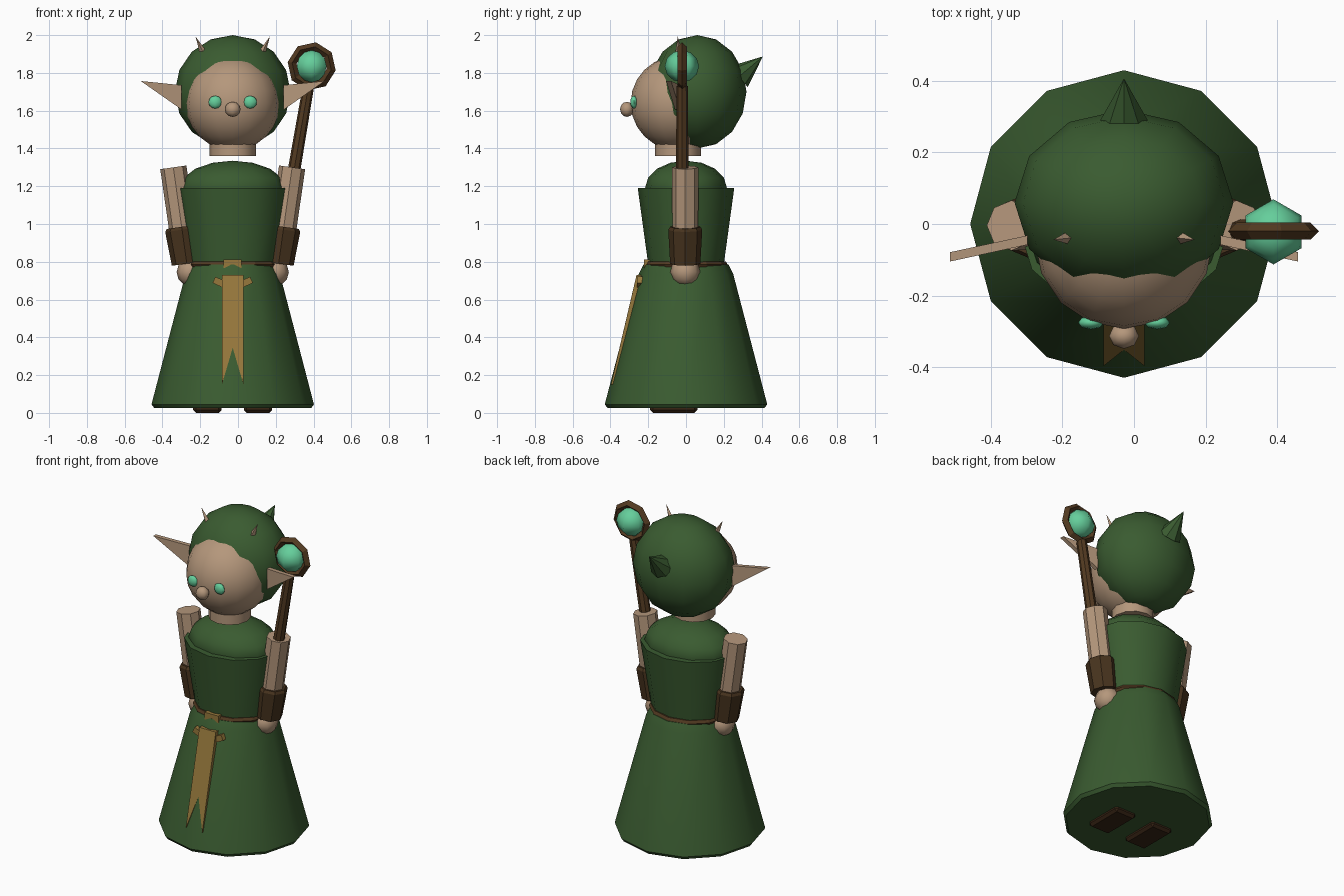
import bpy, bmesh
from math import radians, pi, cos, sin
from mathutils import Vector, Matrix

if "Cube" in bpy.data.objects:
    bpy.data.objects.remove(bpy.data.objects["Cube"], do_unlink=True)

CX = -0.028   # body centre line


def material(name, rgb):
    m = bpy.data.materials.new(name)
    m.use_nodes = True
    colour = (*rgb, 1)
    m.diffuse_color = colour
    m.node_tree.nodes["Principled BSDF"].inputs["Base Color"].default_value = colour
    return m


green = material("forest green cloth", (0.042, 0.105, 0.03))
skin = material("tan skin", (0.46, 0.31, 0.20))
mint = material("mint gem", (0.13, 0.62, 0.33))
gold = material("old gold", (0.31, 0.19, 0.045))
wood = material("brown wood", (0.085, 0.042, 0.015))
leather = material("dark leather", (0.065, 0.034, 0.013))
sole = material("boot brown", (0.04, 0.018, 0.007))


def finish(name, bm, mat, smooth=0):
    bmesh.ops.recalc_face_normals(bm, faces=bm.faces)
    me = bpy.data.meshes.new(name)
    bm.to_mesh(me)
    bm.free()
    ob = bpy.data.objects.new(name, me)
    bpy.context.collection.objects.link(ob)
    me.materials.append(mat)
    if smooth:
        bpy.ops.object.select_all(action='DESELECT')
        ob.select_set(True)
        bpy.context.view_layer.objects.active = ob
        bpy.ops.object.shade_smooth_by_angle(angle=radians(smooth))
    return ob


def ball(name, loc, size, mat, segs=12, rings=8, smooth=60):
    bm = bmesh.new()
    bmesh.ops.create_uvsphere(bm, u_segments=segs, v_segments=rings, radius=1)
    bmesh.ops.transform(bm, verts=bm.verts,
                        matrix=Matrix.Translation(loc) @ Matrix.Diagonal((*size, 1)))
    return finish(name, bm, mat, smooth)


def rod(name, a, b, r1, r2, mat, sides=8, smooth=0):
    """Tapered prism from point a to point b."""
    a, b = Vector(a), Vector(b)
    bm = bmesh.new()
    bmesh.ops.create_cone(bm, cap_ends=True, segments=sides, radius1=r1, radius2=r2,
                          depth=(b - a).length)
    turn = Vector((0, 0, 1)).rotation_difference(b - a).to_matrix().to_4x4()
    bmesh.ops.transform(bm, verts=bm.verts, matrix=Matrix.Translation((a + b) / 2) @ turn)
    return finish(name, bm, mat, smooth)


def box(name, loc, size, mat, turn=0, bevel=0):
    bm = bmesh.new()
    bmesh.ops.create_cube(bm, size=1)
    bmesh.ops.transform(bm, verts=bm.verts, matrix=Matrix.Translation(loc)
                        @ Matrix.Rotation(turn, 4, 'Y') @ Matrix.Diagonal((*size, 1)))
    if bevel:
        bmesh.ops.bevel(bm, geom=bm.edges[:], offset=bevel, segments=1, affect='EDGES')
    return finish(name, bm, mat)


def lathe(name, profile, mat, sy=1, sides=12):
    """Closed, capped stack of rings given as (radius, height)."""
    bm = bmesh.new()
    rings = [[bm.verts.new((CX + r * cos(2 * pi * i / sides),
                            r * sy * sin(2 * pi * i / sides), z))
              for i in range(sides)] for r, z in profile]
    for low, high in zip(rings, rings[1:]):
        for i in range(sides):
            j = (i + 1) % sides
            bm.faces.new((low[i], low[j], high[j], high[i]))
    bm.faces.new(rings[0])
    bm.faces.new(rings[-1])
    return finish(name, bm, mat, 40)


def plate(name, points, thickness, mat):
    """Flat outline pushed back along y."""
    bm = bmesh.new()
    face = bm.faces.new([bm.verts.new(p) for p in points])
    new = bmesh.ops.extrude_face_region(bm, geom=[face])["geom"]
    bmesh.ops.translate(bm, vec=(0, thickness, 0),
                        verts=[v for v in new if isinstance(v, bmesh.types.BMVert)])
    return finish(name, bm, mat)


def ring(name, loc, major, minor, segs, sides, mat, scale=(1, 1, 1), turn=(0, 0, 0)):
    bpy.ops.mesh.primitive_torus_add(location=loc, rotation=turn, major_radius=major,
                                     minor_radius=minor, major_segments=segs,
                                     minor_segments=sides)
    ob = bpy.context.object
    ob.name = name
    ob.scale = scale
    ob.data.materials.append(mat)
    bpy.ops.object.shade_flat()
    return ob


# Robe
lathe("robe_skirt", [(0.415, 0.025), (0.43, 0.045), (0.25, 0.735), (0.225, 0.785)], green)
lathe("robe_torso", [(0.23, 0.77), (0.297, 1.19)], green, sy=0.86)
ball("shoulder_dome", (CX, 0, 1.19), (0.28, 0.217, 0.145), green)

# Belt, buckle and sash
ring("belt", (CX, 0, 0.785), 0.222, 0.02, 12, 6, wood, scale=(1, 0.91, 1))
box("belt_buckle", (CX, -0.205, 0.79), (0.095, 0.035, 0.045), gold)
plate("sash", [(CX - 0.057, -0.262, 0.73), (CX - 0.057, -0.397, 0.15),
               (CX, -0.352, 0.345), (CX + 0.057, -0.397, 0.15),
               (CX + 0.057, -0.262, 0.73)], 0.028, gold)

# Neck, head, hood
rod("neck", (CX, -0.043, 1.36), (CX, -0.043, 1.46), 0.122, 0.122, skin, 12, 40)
ball("head", (CX, -0.043, 1.64), (0.25, 0.25, 0.25), skin, 16, 12)
ball("hood", (CX, 0.06, 1.70), (0.306, 0.26, 0.30), green)
rod("hood_tip", (CX, 0.28, 1.78), (CX, 0.407, 1.887), 0.072, 0, green)
ball("nose", (CX, -0.313, 1.607), (0.042, 0.036, 0.04), skin, 8, 6)

# Paired parts
for s, side in ((-1, "right"), (1, "left")):
    def arm(z):
        return (CX + s * (0.243 + 0.14 * (z - 0.79)), -0.004, z)

    rod(side + "_arm", arm(0.9), arm(1.30), 0.068, 0.07, skin)
    rod(side + "_cuff", arm(0.79), arm(0.97), 0.08, 0.09, leather)
    rod(side + "_cuff_rim", arm(0.97), arm(0.985), 0.09, 0.08, leather)
    ball(side + "_hand", (CX + s * 0.222, -0.004, 0.745), (0.075, 0.08, 0.075), skin, 8, 6)
    box(side + "_boot", (CX + s * 0.134, -0.065, 0.03), (0.15, 0.25, 0.06), sole, bevel=0.015)
    ball(side + "_eye", (CX + s * 0.0925, -0.276, 1.645), (0.036, 0.019, 0.034), mint, 8, 6)
    plate(side + "_ear", [(CX + s * 0.487, -0.105, 1.757), (CX + s * 0.27, -0.058, 1.735),
                          (CX + s * 0.27, -0.058, 1.605)], 0.026, skin)
    rod(side + "_hood_spike", (CX + s * 0.157, -0.038, 1.91), (CX + s * 0.197, -0.044, 1.993),
        0.018, 0, skin, 4)
    box(side + "_sash_knot", (CX + s * 0.072, -0.245, 0.692), (0.06, 0.03, 0.036), gold,
        turn=s * radians(-25))

# Staff with a gem held in a ring
rod("staff", (0.205, -0.02, 0.75), (0.373, -0.02, 1.73), 0.037, 0.03, wood)
ring("staff_ring", (0.39, -0.02, 1.835), 0.105, 0.024, 8, 4, wood,
     turn=(radians(90), radians(10), 0))
ball("staff_gem", (0.39, -0.022, 1.835), (0.091, 0.091, 0.085), mint, 6, 6, 65)
